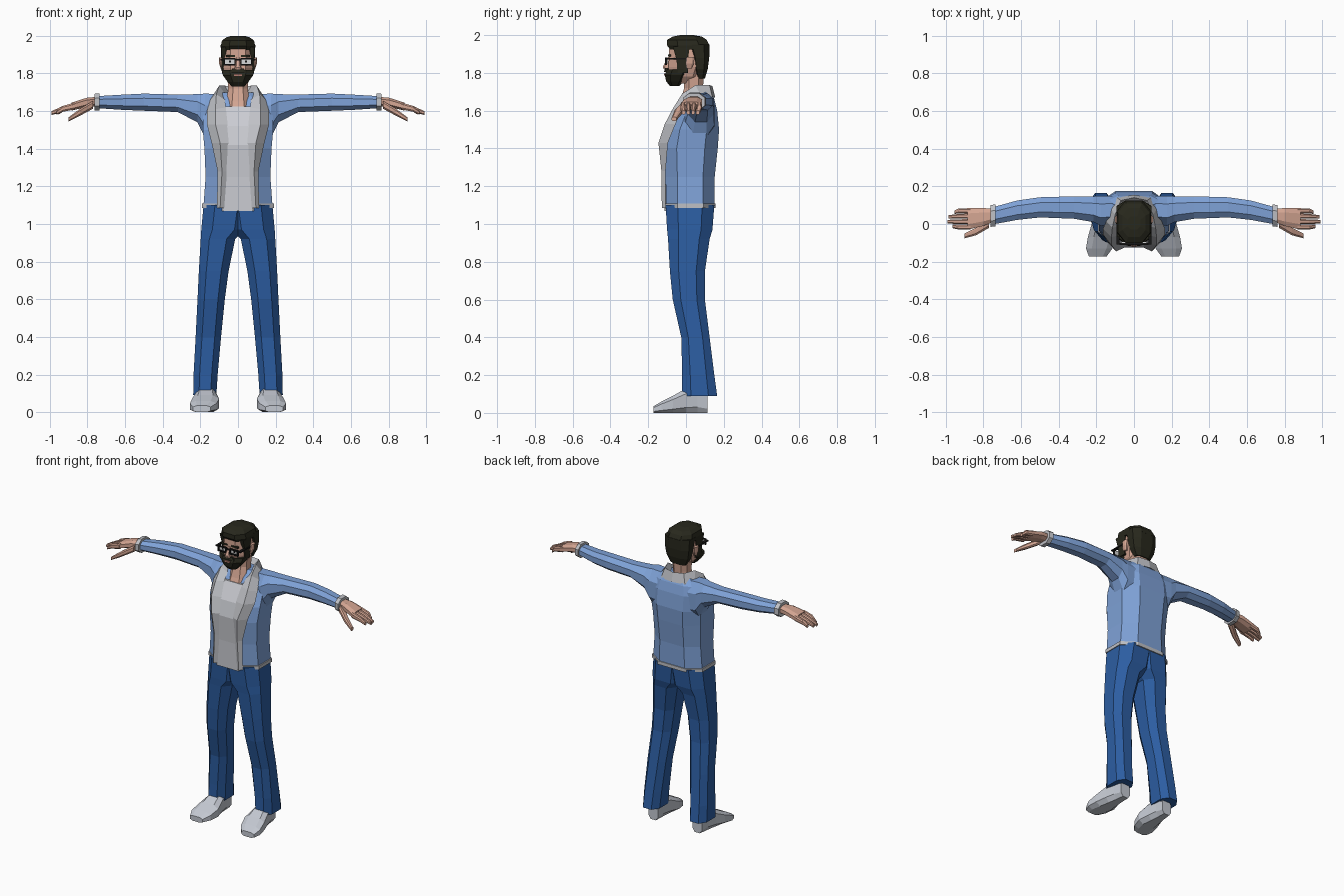
import bpy, bmesh

def mat(name, r, g, b):
    m = bpy.data.materials.new(name)
    m.diffuse_color = (r, g, b, 1)
    return m

BLUE = mat("jacket_blue", .21, .36, .68)
DENIM = mat("denim_blue", .025, .11, .36)
SKIN = mat("skin", .66, .38, .29)
HAIR = mat("dark_hair", .021, .021, .012)
TRIM = mat("trim_grey", .52, .53, .56)
SHIRT = mat("shirt_grey", .60, .61, .65)
SHOE = mat("shoe_grey", .55, .58, .64)
BLACK = mat("frame_black", .008, .008, .008)
LENS = mat("lens_white", .68, .68, .68)
LIP = mat("lip_pink", .45, .2, .16)

def skin(name, rings, material, mirror=False):
    """Bridge equal-sized point rings, cap both ends, optionally mirror in x."""
    bm = bmesh.new()
    vs = [[bm.verts.new(p) for p in r] for r in rings]
    n = len(vs[0])
    for a, b in zip(vs, vs[1:]):
        for i in range(n):
            j = (i + 1) % n
            bm.faces.new((a[i], a[j], b[j], b[i]))
    bm.faces.new(vs[0])
    bm.faces.new(vs[-1])
    bmesh.ops.recalc_face_normals(bm, faces=bm.faces)
    me = bpy.data.meshes.new(name)
    bm.to_mesh(me)
    bm.free()
    me.materials.append(material)
    ob = bpy.data.objects.new(name, me)
    bpy.context.collection.objects.link(ob)
    if mirror:
        m = ob.modifiers.new("mirror", 'MIRROR')
        m.use_clip = False
        m.use_mirror_merge = False
    return ob

def loft(name, secs, material, axis='z', c=.25, mirror=False):
    """Sections (t, u0, u1, v0, v1) along an axis, corners cut by fraction c."""
    rings = []
    for t, u0, u1, v0, v1 in secs:
        a, b = (u1 - u0) * c, (v1 - v0) * c
        if c:
            pts = [(u0 + a, v0), (u1 - a, v0), (u1, v0 + b), (u1, v1 - b),
                   (u1 - a, v1), (u0 + a, v1), (u0, v1 - b), (u0, v0 + b)]
        else:
            pts = [(u0, v0), (u1, v0), (u1, v1), (u0, v1)]
        rings.append([{'z': (u, v, t), 'x': (t, u, v), 'y': (u, t, v)}[axis] for u, v in pts])
    return skin(name, rings, material, mirror)

def sym(rows):
    """Sections given as (z, half width, y front, y back)."""
    return [(z, -w, w, a, b) for z, w, a, b in rows]

def box(name, x0, x1, y0, y1, z0, z1, material, mirror=False):
    return loft(name, [(z0, x0, x1, y0, y1), (z1, x0, x1, y0, y1)], material, c=0, mirror=mirror)

# trousers: one leg with half the pelvis, mirrored
loft("trouser_leg", [(.09, .115, .238, -.02, .165), (.2, .108, .236, -.02, .15),
     (.4, .09, .225, -.025, .125), (.6, .07, .215, -.07, .1), (.75, .05, .208, -.085, .1),
     (.92, .015, .198, -.095, .125), (.97, -.04, .195, -.1, .14),
     (1.1, -.06, .183, -.108, .15)], DENIM, mirror=True)

# shoes, lofted from heel to toe
loft("shoe", [(.115, .13, .2, 0, .1), (.06, .125, .21, 0, .14), (0, .115, .225, 0, .13),
     (-.07, .1, .245, 0, .09), (-.13, .115, .255, 0, .06), (-.172, .145, .24, 0, .035)],
     SHOE, axis='y', c=.22, mirror=True)

# jacket body, hem and shirt front
loft("jacket_body", sym([(1.1, .183, -.105, .15), (1.25, .172, -.108, .152), (1.4, .178, -.118, .168),
     (1.5, .187, -.098, .175), (1.6, .187, -.045, .165), (1.66, .165, -.01, .15),
     (1.7, .1, .02, .13)]), BLUE, c=.24)
loft("jacket_hem", sym([(1.085, .19, -.108, .156), (1.108, .19, -.108, .156)]), TRIM, c=.24)
loft("shirt", sym([(1.07, .085, -.114, 0), (1.25, .08, -.115, 0), (1.42, .085, -.126, 0),
     (1.52, .085, -.104, 0), (1.625, .075, -.045, .05)]), SHIRT, c=.06)

# lapel: triangular section (outer, ridge, inner) from the hem round the neck
lapel = [
    ((.112, -.108, 1.085), (.095, -.128, 1.085), (.07, -.112, 1.085)),
    ((.108, -.108, 1.28), (.085, -.13, 1.28), (.055, -.113, 1.28)),
    ((.14, -.096, 1.43), (.095, -.146, 1.43), (.045, -.122, 1.43)),
    ((.165, -.055, 1.53), (.12, -.112, 1.53), (.055, -.1, 1.53)),
    ((.165, -.025, 1.6), (.12, -.07, 1.61), (.065, -.055, 1.62)),
    ((.148, .015, 1.66), (.115, -.02, 1.69), (.07, -.01, 1.66)),
    ((.125, .08, 1.68), (.1, .05, 1.735), (.068, .045, 1.69)),
    ((.09, .14, 1.67), (.07, .125, 1.735), (.045, .095, 1.69)),
    ((0, .155, 1.67), (0, .14, 1.73), (0, .105, 1.69))]
skin("lapel_and_collar", lapel, TRIM, mirror=True)

# sleeves with cuffs
loft("sleeve", [(.1, .0, .15, 1.45, 1.69), (.175, -.01, .15, 1.46, 1.693), (.215, .01, .147, 1.54, 1.69),
     (.32, .028, .147, 1.595, 1.688), (.5, .035, .142, 1.602, 1.693), (.62, .022, .125, 1.607, 1.687),
     (.74, .0, .092, 1.615, 1.68)], BLUE, axis='x', c=.27, mirror=True)
loft("cuff", [(.735, -.013, .105, 1.603, 1.695), (.762, -.015, .1, 1.603, 1.692)],
     TRIM, axis='x', c=.27, mirror=True)

# hands: palm, thumb, four drooping fingers
loft("palm", [(.75, .01, .08, 1.625, 1.675), (.8, -.01, .085, 1.622, 1.672),
     (.885, -.03, .085, 1.603, 1.645)], SKIN, axis='x', mirror=True)
loft("thumb", [(.77, -.02, .03, 1.613, 1.655), (.84, -.06, -.02, 1.575, 1.612),
     (.9, -.076, -.05, 1.545, 1.567)], SKIN, axis='x', mirror=True)
for i, tip in enumerate((.965, .99, .985, .955)):
    y = -.03 + i * .029
    t = -.022 + i * .025
    loft("finger_%d" % (i + 1), [(.87, y, y + .027, 1.608, 1.645),
         (.93, y, y + .026, 1.597, 1.628), (tip, t, t + .019, 1.58, 1.6)],
         SKIN, axis='x', mirror=True)

# neck and head
loft("neck", sym([(1.57, .07, -.062, .08), (1.65, .062, -.03, .085), (1.72, .052, -.01, .09),
     (1.8, .058, -.01, .095)]), SKIN)
loft("head", sym([(1.745, .035, -.08, .02), (1.78, .065, -.093, .08), (1.83, .08, -.094, .1),
     (1.88, .083, -.09, .11), (1.95, .078, -.088, .1)]), SKIN)
loft("nose", [(1.822, -.02, .02, -.12, -.08), (1.832, -.017, .017, -.122, -.08),
     (1.885, -.008, .008, -.096, -.08)], SKIN, c=.2)
loft("ear", [(1.822, .075, .09, .005, .03), (1.85, .075, .1, .0, .042),
     (1.885, .075, .102, .005, .045)], SKIN, mirror=True)

# hair: back of head, swept top, sideburns
loft("hair_back", sym([(1.77, .055, .055, .1), (1.82, .08, .035, .115), (1.88, .09, .025, .123),
     (1.95, .092, .0, .125)]), HAIR)
loft("hair_top", sym([(1.925, .09, -.085, .125), (1.945, .092, -.1, .125), (1.975, .085, -.1, .11),
     (1.992, .062, -.07, .085), (2.0, .035, -.03, .04)]), HAIR)
loft("sideburn", [(1.8, .06, .086, -.045, .01), (1.87, .06, .088, -.05, .01),
     (1.94, .06, .091, -.07, .02)], HAIR, c=.1, mirror=True)

# beard, moustache, lips, eyebrows
loft("beard", sym([(1.73, .032, -.085, -.035), (1.755, .055, -.105, -.01), (1.79, .08, -.112, .01),
     (1.818, .087, -.1, .015)]), HAIR)
loft("moustache", sym([(1.805, .045, -.116, -.08), (1.826, .03, -.112, -.08)]), HAIR, c=.15)
box("lips", -.02, .02, -.117, -.1, 1.787, 1.796, LIP)
box("eyebrow", .015, .065, -.096, -.08, 1.888, 1.898, HAIR, True)

# glasses: lens, frame bars, bridge and temple arms
box("lens", .018, .07, -.101, -.096, 1.85, 1.876, LENS, True)
for z in (1.843, 1.874):
    box("frame_bar", .012, .076, -.112, -.1, z, z + .008, BLACK, True)
for x in (.012, .069):
    box("frame_side", x, x + .007, -.112, -.1, 1.843, 1.882, BLACK, True)
box("eye", .038, .048, -.1035, -.1, 1.857, 1.868, BLACK, True)
box("bridge", -.014, .014, -.112, -.098, 1.868, 1.876, BLACK)
box("temple_arm", .076, .093, -.108, .015, 1.87, 1.878, BLACK, True)
